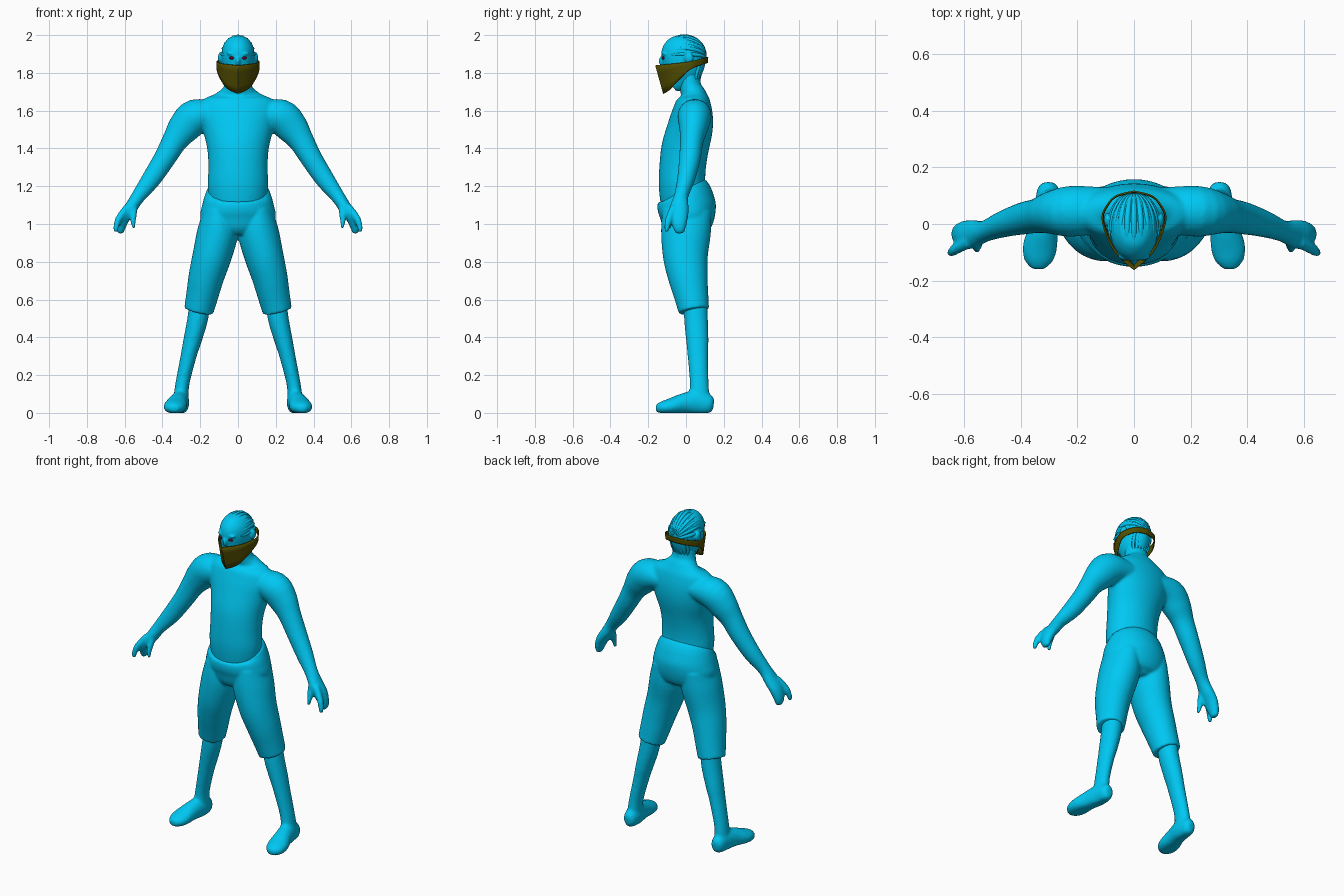
import bpy, bmesh, math
from mathutils import Vector, Matrix

if "Cube" in bpy.data.objects:
    bpy.data.objects.remove(bpy.data.objects["Cube"])


def material(name, rgb):
    m = bpy.data.materials.new(name)
    m.diffuse_color = (*rgb, 1)
    m.use_nodes = True
    m.node_tree.nodes["Principled BSDF"].inputs["Base Color"].default_value = m.diffuse_color
    return m


BLUE = material("blue", (0.0, 0.58, 0.9))
OLIVE = material("olive", (0.085, 0.075, 0.0))
RED = material("dark_red", (0.12, 0.0, 0.02))


def spline(pts, sub):
    """Catmull-Rom through tuples of any length."""
    out, n = [], len(pts)
    for i in range(n - 1):
        p = [pts[max(i - 1, 0)], pts[i], pts[i + 1], pts[min(i + 2, n - 1)]]
        for k in range(sub):
            t = k / sub
            out.append([0.5 * (2 * b + (c - a) * t + (2 * a - 5 * b + 4 * c - d) * t * t
                               + (3 * b - a - 3 * c + d) * t ** 3) for a, b, c, d in zip(*p)])
    out.append(list(pts[-1]))
    return out


def tube(bm, secs, up=(0, 1, 0), mirror=False, n=24, sub=4):
    """Closed loft of ellipses; section = x, y, z, half width, half depth along up."""
    s = spline(secs, sub)
    for sx in ((1, -1) if mirror else (1,)):
        rings = []
        for i, q in enumerate(s):
            t = (Vector(s[min(i + 1, len(s) - 1)][:3]) - Vector(s[max(i - 1, 0)][:3])).normalized()
            v = Vector(up)
            v = (v - v.dot(t) * t).normalized()
            u = v.cross(t)
            ring = []
            for k in range(n):
                a = 2 * math.pi * k / n
                p = Vector(q[:3]) + u * (q[3] * math.cos(a)) + v * (q[4] * math.sin(a))
                ring.append(bm.verts.new((sx * p.x, p.y, max(p.z, 0))))
            rings.append(ring)
        for r0, r1 in zip(rings, rings[1:]):
            for k in range(n):
                bm.faces.new((r0[k], r0[k - 1], r1[k - 1], r1[k]))
        bm.faces.new(rings[0])
        bm.faces.new(rings[-1])


def ball(bm, c, r, mirror=False):
    for sx in ((1, -1) if mirror else (1,)):
        m = Matrix.Translation((sx * c[0], c[1], c[2])) @ Matrix.Diagonal((*r, 1))
        bmesh.ops.create_uvsphere(bm, u_segments=16, v_segments=10, radius=1, matrix=m)


def finish(name, bm, mat, voxel=0, smooth=4):
    bmesh.ops.recalc_face_normals(bm, faces=bm.faces)
    for f in bm.faces:
        f.smooth = True
    me = bpy.data.meshes.new(name)
    bm.to_mesh(me)
    bm.free()
    me.materials.append(mat)
    ob = bpy.data.objects.new(name, me)
    bpy.context.collection.objects.link(ob)
    if voxel:
        r = ob.modifiers.new("blend", 'REMESH')
        r.mode, r.voxel_size, r.use_smooth_shade = 'VOXEL', voxel, True
        m = ob.modifiers.new("relax", 'SMOOTH')
        m.factor, m.iterations = 0.5, smooth
    return ob


def upright(rows):
    return [(0, cy, z, rx, ry) for z, cy, rx, ry in rows]


# torso with neck, arms and hands blended into one skin
bm = bmesh.new()
tube(bm, upright([(1.08, 0, .15, .13), (1.2, -.02, .16, .124), (1.3, -.018, .157, .123),
                  (1.4, -.005, .163, .125), (1.5, .02, .187, .121), (1.57, .032, .205, .112),
                  (1.63, .038, .205, .097), (1.665, .04, .175, .083), (1.69, .037, .115, .066),
                  (1.73, .022, .074, .058), (1.83, .01, .062, .06)]), n=40)
tube(bm, [(.10, .05, 1.58, .06, .08), (.22, .045, 1.57, .093, .09), (.285, .04, 1.51, .087, .077),
          (.335, .03, 1.44, .068, .062), (.39, .02, 1.345, .058, .057), (.46, .0, 1.237, .051, .047),
          (.525, -.025, 1.15, .038, .038), (.565, -.035, 1.09, .034, .05),
          (.60, -.038, 1.04, .032, .05), (.62, -.035, .985, .026, .036),
          (.62, -.032, .95, .015, .022)], mirror=True)
# index finger and thumb
tube(bm, [(.585, -.065, 1.09, .02, .02), (.63, -.09, 1.03, .019, .019), (.645, -.1, .985, .015, .016),
          (.648, -.104, .955, .009, .01)], mirror=True, n=12)
tube(bm, [(.545, -.04, 1.12, .02, .02), (.552, -.07, 1.06, .018, .02), (.555, -.085, 1.01, .014, .016),
          (.55, -.09, .975, .008, .01)], mirror=True, n=12)
finish("torso_and_arms", bm, BLUE, 0.009)

# lower legs and feet
bm = bmesh.new()
tube(bm, [(.197, .05, .62, .055, .06), (.213, .053, .5, .055, .063), (.242, .06, .38, .048, .059),
          (.262, .063, .3, .042, .054), (.295, .07, .15, .037, .05), (.303, .07, .05, .042, .06)],
     mirror=True)
tube(bm, [(.303, .146, .042, .018, .028), (.303, .125, .045, .038, .05), (.305, .06, .055, .047, .065),
          (.318, -.01, .05, .051, .055), (.332, -.08, .035, .061, .043), (.337, -.13, .027, .05, .033),
          (.338, -.16, .025, .022, .018)], up=(0, 0, 1), mirror=True)
finish("lower_legs_and_feet", bm, BLUE, 0.009)

# knee-length shorts
bm = bmesh.new()
tube(bm, upright([(1.18, -.015, .163, .126), (1.15, -.002, .176, .142), (1.1, .003, .19, .155),
                  (1.04, .005, .2, .147), (.98, .0, .17, .125), (.945, 0, .09, .09)]), n=40)
tube(bm, [(.1, .005, 1.07, .085, .13), (.107, .0, .96, .108, .132), (.138, -.003, .83, .103, .119),
          (.168, .01, .72, .094, .105), (.19, .028, .62, .085, .091), (.208, .042, .54, .078, .081)],
     mirror=True, n=32)
finish("shorts", bm, BLUE, 0.008, 3)

# head with brow, nose and ears
bm = bmesh.new()
tube(bm, upright([(1.725, -.07, .025, .03), (1.76, -.035, .055, .075), (1.80, -.022, .075, .1),
                  (1.85, -.013, .084, .114), (1.90, -.012, .087, .119), (1.94, -.01, .08, .109),
                  (1.97, -.008, .063, .085), (1.988, -.006, .04, .053), (1.997, -.005, .012, .015)]), n=36)
ball(bm, (.092, .015, 1.88), (.015, .026, .03), mirror=True)
ball(bm, (.033, -.112, 1.902), (.026, .017, .009), mirror=True)
ball(bm, (0, -.128, 1.862), (.012, .017, .026))
finish("head", bm, BLUE, 0.006, 3)

# braided rows over the scalp and down the nape
bm = bmesh.new()
for j in range(-5, 6):
    phi = math.radians(j * 16)
    t0, path = 27 + abs(j) * 6, []
    for k in range(9):
        t = math.radians(t0 + (168 - t0) * k / 8)
        r = .004 + .007 * math.sin(math.pi * (k + .5) / 9)
        path.append((.085 * math.sin(phi) * math.sin(t), -.01 - .117 * math.cos(t),
                     1.879 + .114 * math.cos(phi) * math.sin(t), r, r))
    tube(bm, path, up=(1, 0, 0), n=8, sub=3)
for j in range(-3, 4):
    x, d = j * .018, .006 * j * j / 3
    tube(bm, [(x, .1 - d, 1.88, .009, .008), (x, .078 - d, 1.81, .01, .01),
              (x * .85, .066 - d, 1.755, .005, .008)], n=8)
finish("braided_hair", bm, BLUE)

# eyes
bm = bmesh.new()
ball(bm, (.033, -.121, 1.879), (.015, .008, .008), mirror=True)
finish("eyes", bm, RED)

# pointed face scarf: upper and lower edge from the nape round to the front
top = [(0, .115, 1.885), (.06, .1, 1.88), (.092, .07, 1.872), (.112, .02, 1.86),
       (.088, -.06, 1.85), (.052, -.115, 1.845), (0, -.16, 1.84)]
low = [(0, .112, 1.852), (.06, .098, 1.848), (.09, .07, 1.838), (.11, .02, 1.815),
       (.085, -.045, 1.755), (.05, -.085, 1.712), (0, -.118, 1.69)]
bm = bmesh.new()
for sx in (1, -1):
    cols = []
    for a, b in zip(spline(top, 4), spline(low, 4)):
        a, b = Vector(a), Vector(b)
        cols.append([bm.verts.new((sx * p.x, p.y, p.z)) for p in (a.lerp(b, k / 4) for k in range(5))])
    for c0, c1 in zip(cols, cols[1:]):
        for k in range(4):
            bm.faces.new((c0[k], c1[k], c1[k + 1], c0[k + 1]))
bmesh.ops.remove_doubles(bm, verts=bm.verts, dist=1e-4)
scarf = finish("face_scarf", bm, OLIVE)
sol = scarf.modifiers.new("thickness", 'SOLIDIFY')
sol.thickness, sol.offset = 0.006, 0
bpy.context.view_layer.objects.active = scarf
scarf.select_set(True)
bpy.ops.object.shade_smooth_by_angle(angle=math.radians(35))
